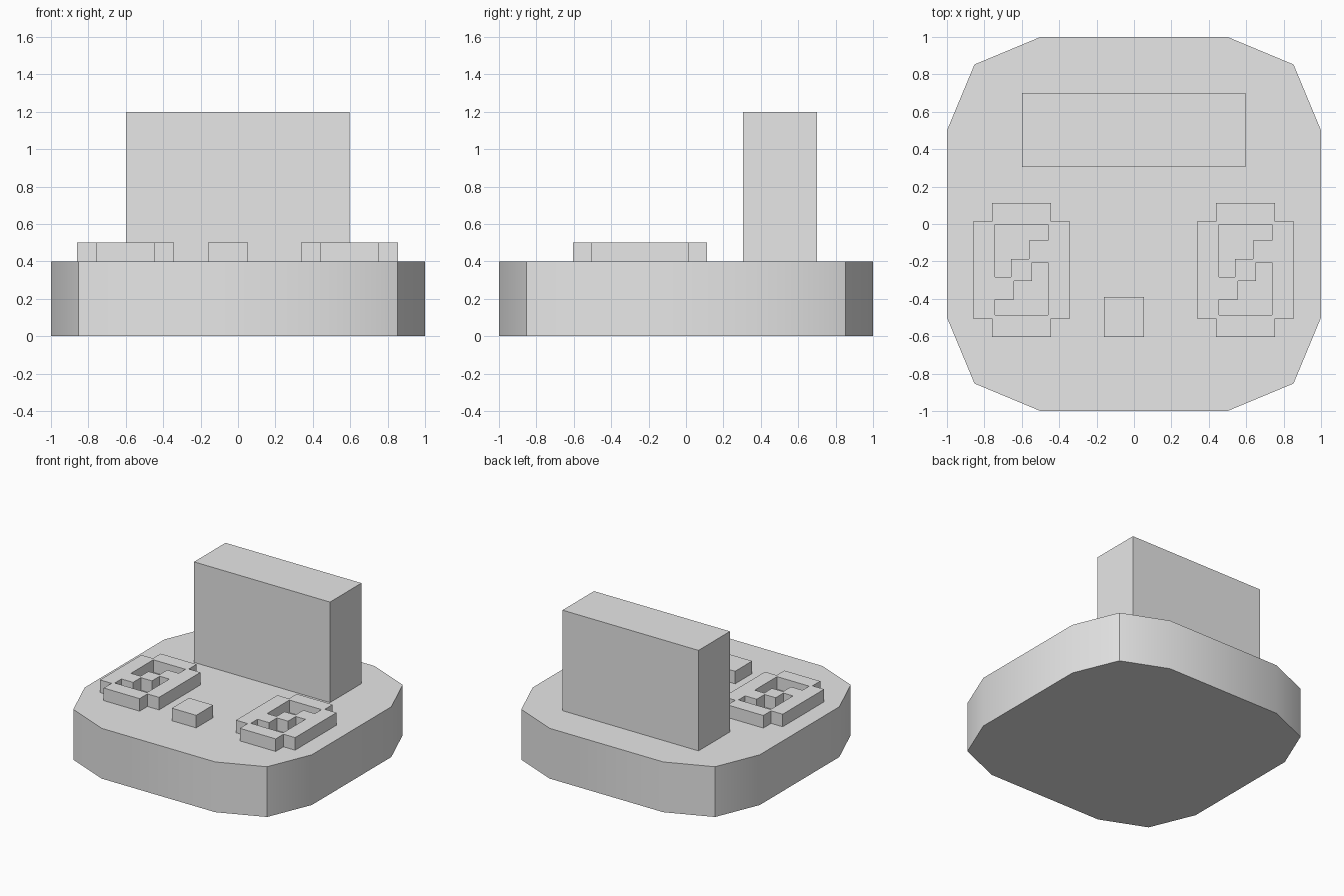
import bpy, bmesh, math

cube = bpy.data.objects.get("Cube")
if cube:
    bpy.data.objects.remove(cube, do_unlink=True)

grey = bpy.data.materials.new("light grey")
grey.use_nodes = True
grey.diffuse_color = (0.8, 0.8, 0.8, 1)
grey.node_tree.nodes["Principled BSDF"].inputs["Base Color"].default_value = (0.8, 0.8, 0.8, 1)


def add_mesh(name, bm):
    bmesh.ops.recalc_face_normals(bm, faces=bm.faces)
    mesh = bpy.data.meshes.new(name)
    bm.to_mesh(mesh)
    bm.free()
    mesh.materials.append(grey)
    obj = bpy.data.objects.new(name, mesh)
    bpy.context.collection.objects.link(obj)
    return obj


def prism(name, outline, z0, z1):
    """Extrude a flat outline from z0 to z1."""
    bm = bmesh.new()
    face = bm.faces.new([bm.verts.new((x, y, z0)) for x, y in outline])
    new = bmesh.ops.extrude_face_region(bm, geom=[face], use_keep_orig=True)["geom"]
    verts = [g for g in new if isinstance(g, bmesh.types.BMVert)]
    bmesh.ops.translate(bm, verts=verts, vec=(0, 0, z1 - z0))
    return add_mesh(name, bm)


def box(name, x0, x1, y0, y1, z0, z1):
    return prism(name, [(x0, y0), (x1, y0), (x1, y1), (x0, y1)], z0, z1)


def pierced_plate(name, loops, centre, z0, z1):
    """Extrude an outline with holes by way of a filled 2D curve."""
    curve = bpy.data.curves.new(name + "_curve", "CURVE")
    curve.dimensions = "2D"
    curve.fill_mode = "BOTH"
    curve.extrude = (z1 - z0) / 2
    for loop in loops:
        spline = curve.splines.new("POLY")
        spline.points.add(len(loop) - 1)
        for point, (x, y) in zip(spline.points, loop):
            point.co = (x, y, 0, 1)
        spline.use_cyclic_u = True
    helper = bpy.data.objects.new(name + "_helper", curve)
    bpy.context.collection.objects.link(helper)
    bpy.context.view_layer.update()
    bm = bmesh.new()
    source = helper.evaluated_get(bpy.context.evaluated_depsgraph_get())
    bm.from_mesh(source.to_mesh())
    source.to_mesh_clear()
    bpy.data.objects.remove(helper, do_unlink=True)
    bpy.data.curves.remove(curve)
    bmesh.ops.remove_doubles(bm, verts=bm.verts, dist=0.0005)
    bmesh.ops.translate(bm, verts=bm.verts, vec=(*centre, (z0 + z1) / 2))
    for face in bm.faces:
        face.smooth = False
    bmesh.ops.dissolve_limit(bm, angle_limit=math.radians(1), verts=bm.verts, edges=bm.edges)
    return add_mesh(name, bm)


# Base: one corner, turned round four times
corner = [(1, 0.5), (0.853, 0.853), (0.5, 1)]
outline = []
for turn in range(4):
    outline += corner
    corner = [(-y, x) for x, y in corner]
base = prism("base", outline, 0, 0.4)
bpy.ops.object.select_all(action="DESELECT")
base.select_set(True)
bpy.context.view_layer.objects.active = base
bpy.ops.object.shade_smooth_by_angle(angle=math.radians(30))
base.select_set(False)

# Upright block and small button
box("back_block", -0.6, 0.597, 0.304, 0.7, 0.4, 1.2)
box("button", -0.16, 0.054, -0.603, -0.389, 0.4, 0.5)

# Notched plates with two stepped openings, one the half turn of the other
quarter = [(0.26, 0.26), (0.158, 0.26), (0.158, 0.358)]
rim = []
for sx, sy in ((1, 1), (-1, 1), (-1, -1), (1, -1)):
    part = [(sx * x, sy * y) for x, y in quarter]
    rim += part if sx * sy > 0 else part[::-1]
opening = [(-0.1415, 0.242), (0.1415, 0.242), (0.1415, 0.158), (0.04, 0.158),
           (0.04, 0.059), (-0.057, 0.059), (-0.057, -0.039), (-0.1415, -0.039)]
turned = [(-x, -y) for x, y in opening]
for side, x in (("right", -0.6015), ("left", 0.5965)):
    pierced_plate(side + "_plate", [rim, opening, turned], (x, -0.2455), 0.4, 0.5)
